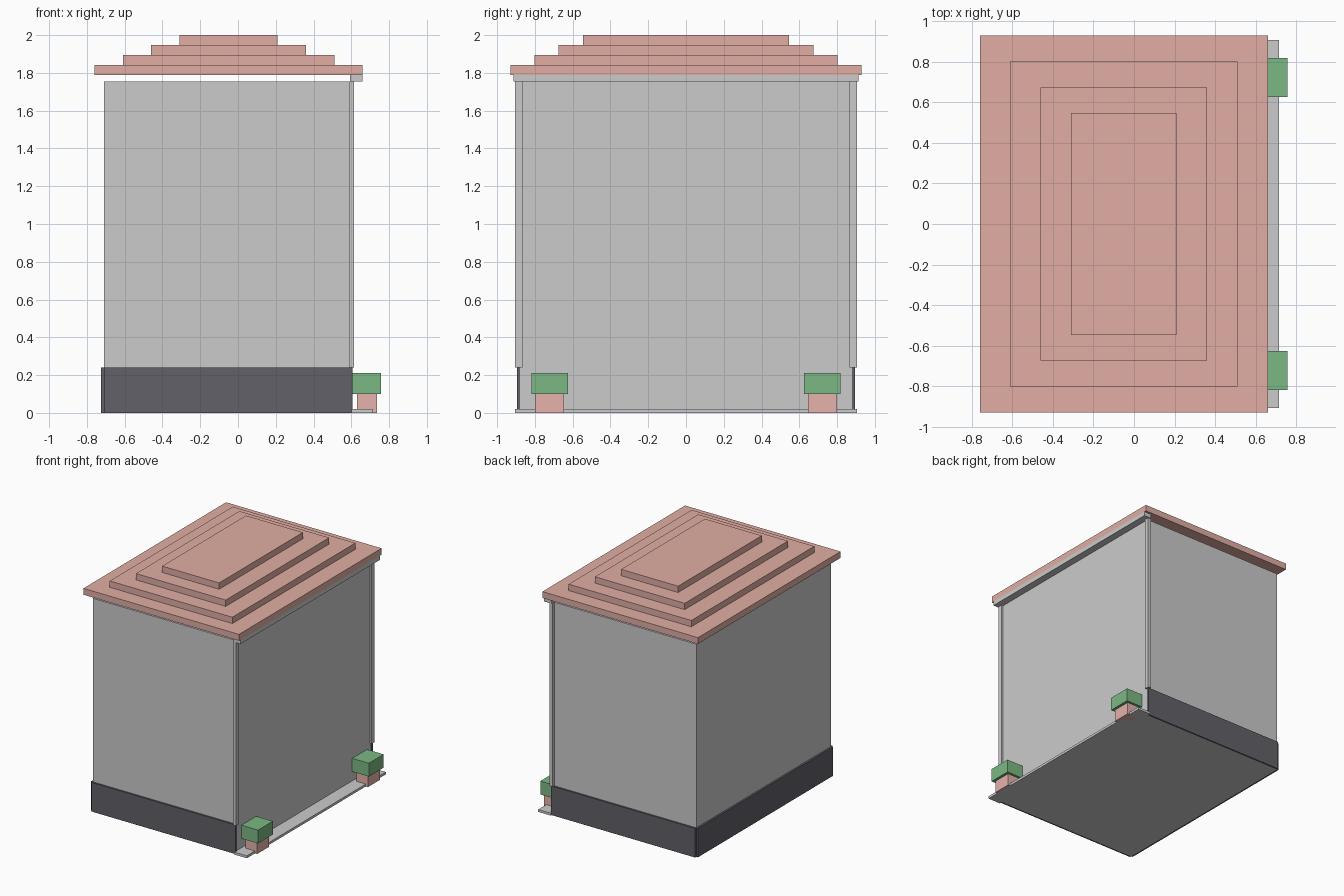
import bpy, bmesh
from mathutils import Vector

if "Cube" in bpy.data.objects:
    bpy.data.objects.remove(bpy.data.objects["Cube"])


def material(name, rgb):
    m = bpy.data.materials.new(name)
    m.diffuse_color = (*rgb, 1)
    m.use_nodes = True
    m.node_tree.nodes["Principled BSDF"].inputs["Base Color"].default_value = m.diffuse_color
    return m


TILE = material("roof_pink", (0.75, 0.42, 0.37))
CLAY = material("pot_pink", (0.78, 0.45, 0.41))
LEAF = material("leaf_green", (0.2, 0.48, 0.23))
DARK = material("base_dark", (0.12, 0.12, 0.14))


def box(name, x, y, z, mat=None):
    """Flat-shaded box from (min, max) ranges on each axis."""
    lo, hi = Vector((x[0], y[0], z[0])), Vector((x[1], y[1], z[1]))
    bm = bmesh.new()
    bmesh.ops.create_cube(bm, size=1)
    for v in bm.verts:
        v.co = (lo + hi) / 2 + v.co * (hi - lo)
    mesh = bpy.data.meshes.new(name)
    bm.to_mesh(mesh)
    bm.free()
    if mat:
        mesh.materials.append(mat)
    obj = bpy.data.objects.new(name, mesh)
    bpy.context.collection.objects.link(obj)
    return obj


def pair(name, x, y, z, mat=None):
    """The same box at both ends of the facade (-y and +y)."""
    box(name + "_front", x, (-y[1], -y[0]), z, mat)
    box(name + "_back", x, y, z, mat)


# Main building block
box("building_body", (-0.71, 0.60), (-0.88, 0.88), (0, 1.755))

# Dark plinth panels on three sides
pair("plinth_side", (-0.71, 0.605), (0.88, 0.895), (0, 0.24), DARK)
box("plinth_rear", (-0.725, -0.71), (-0.88, 0.88), (0, 0.24), DARK)

# Facade corner posts, cornice and doorstep
pair("corner_post", (0.587, 0.615), (0.866, 0.904), (0.24, 1.755))
box("cornice", (0.592, 0.66), (-0.912, 0.912), (1.755, 1.79))
box("doorstep", (0.60, 0.715), (-0.906, 0.906), (0, 0.02))

# Stepped roof, floating just clear of the walls
for i in range(4):
    half_x, half_y = 0.71 - 0.15 * i, 0.93 - 0.128 * i
    z = 1.79 + 0.0525 * i
    box(f"roof_tier_{i + 1}", (-0.05 - half_x, -0.05 + half_x),
        (-half_y, half_y), (z, z + 0.0525), TILE)

# Planters beside the entrance
pair("planter_pot", (0.63, 0.735), (0.645, 0.80), (0, 0.10), CLAY)
pair("planter_shrub", (0.605, 0.757), (0.626, 0.819), (0.10, 0.21), LEAF)
